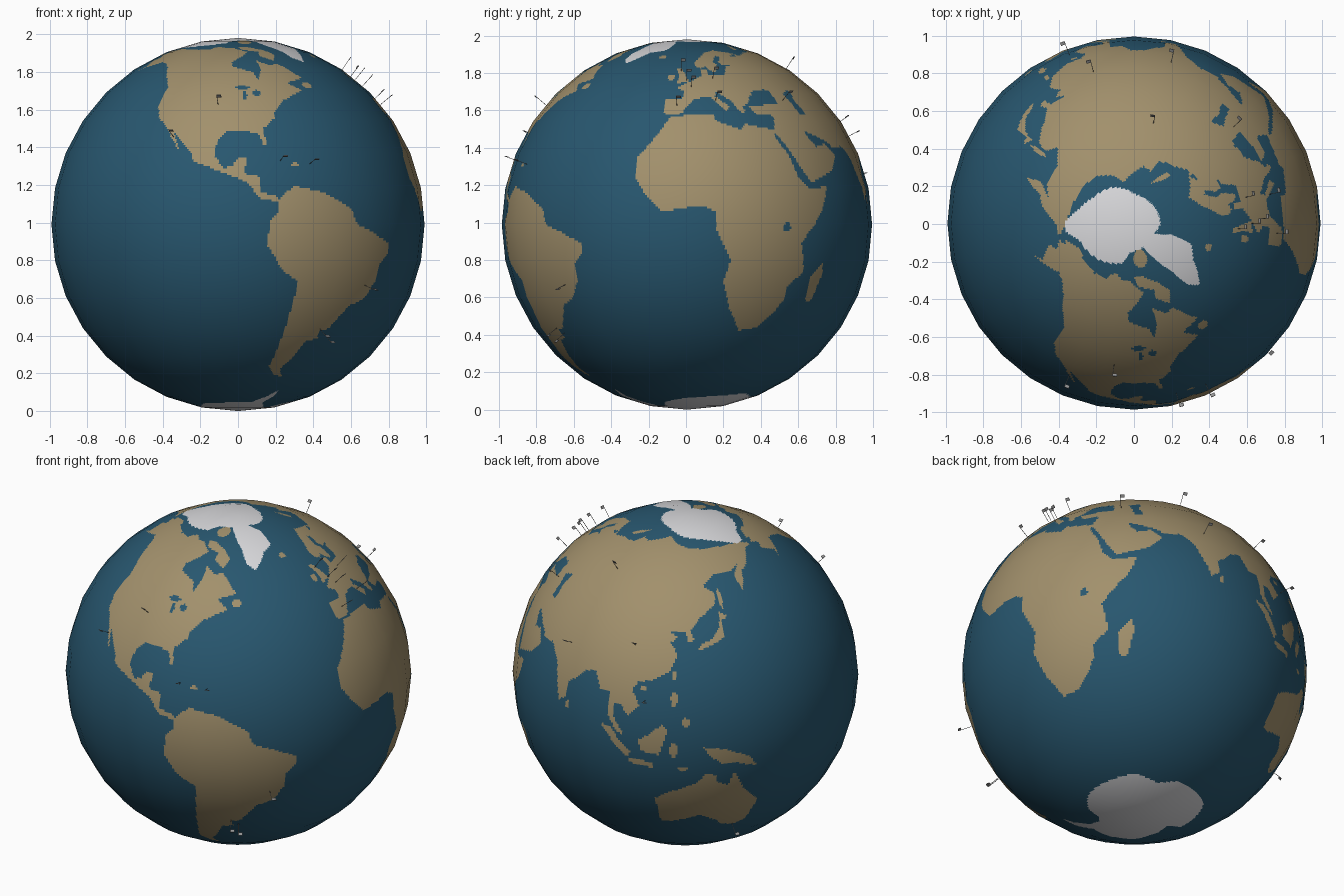
import bpy
import bmesh
from math import atan2, asin, cos, sin, pi, degrees, radians
from mathutils import Matrix, Vector

default_cube = bpy.data.objects.get("Cube")
if default_cube:
    bpy.data.objects.remove(default_cube, do_unlink=True)

RADIUS = 0.99
CENTRE = Vector((0, 0.005, RADIUS))


def make_material(name, red, green, blue):
    material = bpy.data.materials.new(name)
    material.use_nodes = True
    colour = (red, green, blue, 1)
    material.diffuse_color = colour
    shader = material.node_tree.nodes["Principled BSDF"]
    shader.inputs["Base Color"].default_value = colour
    shader.inputs["Roughness"].default_value = 0.8
    return material


ocean_blue = make_material("ocean blue", 0.021, 0.095, 0.16)
land_tan = make_material("land tan", 0.36, 0.28, 0.15)
ice_white = make_material("ice white", 0.7, 0.7, 0.72)
flag_grey = make_material("flag grey", 0.3, 0.3, 0.3)

OCEAN, LAND, ICE = range(3)
regions = []


def region(name, kind, outline):
    """Keep a coastline of (longitude, latitude) corners with its bounds."""
    longitudes, latitudes = zip(*outline)
    bounds = (min(longitudes), max(longitudes), min(latitudes), max(latitudes))
    edges = list(zip(outline, outline[1:] + outline[:1]))
    regions.append((name, kind, bounds, edges))


def oval(name, kind, longitude, latitude, half_width, half_height):
    turns = [2 * pi * step / 12 for step in range(12)]
    region(name, kind, [(longitude + half_width * cos(turn),
                         latitude + half_height * sin(turn)) for turn in turns])


def contains(edges, longitude, latitude):
    inside = False
    for (start_x, start_y), (end_x, end_y) in edges:
        if (start_y > latitude) != (end_y > latitude):
            slope = (end_x - start_x) / (end_y - start_y)
            if longitude < start_x + slope * (latitude - start_y):
                inside = not inside
    return inside


def kind_at(longitude, latitude):
    """The region added last lies on top."""
    for name, kind, (west, east, south, north), edges in reversed(regions):
        if west <= longitude <= east and south <= latitude <= north:
            if contains(edges, longitude, latitude):
                return kind
    return OCEAN


# The Americas
region("northern_north_america", LAND, [
    (-168, 66), (-162, 67), (-166, 68), (-156, 71), (-128, 70), (-95, 72),
    (-82, 68), (-87, 65), (-94, 61), (-93, 58), (-82, 55), (-80, 51),
    (-77, 57), (-78, 62), (-70, 59), (-65, 60), (-56, 52), (-66, 50),
    (-60, 46), (-66, 44), (-70, 42), (-124, 42), (-124, 48), (-134, 57),
    (-140, 60), (-147, 61), (-153, 59), (-164, 55), (-158, 58), (-166, 62),
    (-161, 64)])
region("southern_north_america", LAND, [
    (-70, 43), (-76, 37), (-76, 35), (-81, 31), (-80, 26), (-81, 25),
    (-83, 30), (-94, 30), (-97, 27), (-98, 22), (-95, 18), (-92, 18),
    (-90, 21), (-87, 21), (-88, 16), (-83, 15), (-83, 10), (-78, 9),
    (-77, 7), (-83, 8), (-87, 13), (-94, 16), (-105, 20), (-106, 23),
    (-114, 31), (-110, 23), (-117, 32), (-121, 35), (-124, 40), (-124, 43)])
region("baffin_island", LAND, [
    (-90, 73), (-80, 73), (-68, 70), (-62, 66), (-66, 62), (-74, 65),
    (-73, 68), (-86, 70)])
oval("victoria_island", LAND, -109, 71, 7, 2)
oval("ellesmere_island", LAND, -80, 79, 11, 3)
oval("newfoundland", LAND, -56, 48.5, 2.5, 1.5)
oval("hispaniola", LAND, -71, 19, 1.5, 0.5)
region("south_america", LAND, [
    (-77, 8), (-72, 12), (-62, 10), (-52, 5), (-50, 0), (-44, -2),
    (-35, -6), (-35, -9), (-39, -13), (-39, -18), (-42, -23), (-48, -26),
    (-54, -34), (-58, -35), (-57, -38), (-62, -39), (-66, -47), (-69, -51),
    (-66, -55), (-71, -54), (-75, -50), (-73, -40), (-70, -18), (-76, -14),
    (-81, -6), (-80, 1), (-77, 4)])

# Africa and Arabia
region("africa", LAND, [
    (-6, 36), (10, 37), (11, 34), (20, 31), (22, 33), (33, 31), (33, 28),
    (37, 21), (39, 15), (43, 11), (51, 12), (48, 5), (42, -2), (39, -6),
    (41, -15), (35, -20), (35, -24), (32, -29), (27, -34), (20, -35),
    (18, -32), (15, -27), (12, -18), (14, -11), (9, -1), (9, 4), (5, 6),
    (-8, 4), (-13, 9), (-17, 15), (-17, 21), (-10, 30)])
region("madagascar", LAND, [
    (49, -12), (50, -16), (47, -25), (44, -24), (44, -17)])
region("arabia", LAND, [
    (33, 30), (36, 37), (48, 31), (48, 29), (51, 25), (56, 26), (60, 22),
    (55, 17), (44, 13), (39, 21), (35, 28)])

# Europe
region("europe", LAND, [
    (-9, 43), (-2, 43), (-1, 46), (-5, 48), (2, 51), (8, 54), (8, 57),
    (11, 57), (11, 54), (20, 54), (24, 59), (30, 60), (41, 60), (41, 47),
    (28, 44), (26, 41), (23, 40), (24, 38), (22, 37), (19, 42), (13, 46),
    (12, 44), (18, 40), (16, 38), (10, 44), (3, 43), (0, 40), (-2, 37),
    (-9, 37)])
region("scandinavia", LAND, [
    (5, 59), (5, 62), (14, 68), (25, 71), (41, 67), (33, 66), (41, 65),
    (41, 60), (22, 60), (21, 62), (25, 65), (22, 66), (17, 62), (19, 60),
    (16, 56), (13, 56), (11, 59), (8, 58)])
region("great_britain", LAND, [
    (-5, 50), (1, 51), (0, 53), (-3, 58), (-6, 58), (-4, 54)])
oval("ireland", LAND, -8, 53, 2, 1.5)
oval("iceland", LAND, -18, 65, 3, 1)

# Asia
region("siberia", LAND, [
    (40, 67), (44, 66), (54, 68), (68, 69), (72, 73), (80, 72), (104, 77),
    (113, 74), (130, 71), (160, 70), (180, 69), (180, 65), (170, 60),
    (163, 58), (157, 51), (156, 57), (163, 61), (155, 59), (143, 59),
    (135, 55), (141, 52), (140, 48), (131, 43), (50, 42), (40, 44)])
region("eastern_cape", LAND, [(-180, 69), (-170, 66), (-180, 65)])
region("middle_east", LAND, [
    (26, 40), (41, 41), (40, 47), (62, 47), (62, 25), (57, 27), (50, 30),
    (47, 30), (36, 36), (28, 37)])
region("southern_asia", LAND, [
    (60, 45), (132, 45), (130, 42), (127, 39), (129, 36), (126, 35),
    (125, 39), (118, 39), (122, 37), (119, 35), (122, 31), (119, 25),
    (113, 22), (108, 21), (106, 18), (109, 13), (105, 9), (102, 13),
    (100, 13), (100, 8), (104, 2), (101, 3), (98, 8), (98, 16), (94, 16),
    (91, 22), (87, 21), (80, 15), (80, 10), (77, 8), (72, 21), (67, 25),
    (60, 25)])
region("novaya_zemlya", LAND, [(52, 71), (56, 74), (68, 77), (57, 71)])
region("japan", LAND, [
    (130, 32), (131, 34), (136, 36), (140, 40), (141, 45), (145, 43),
    (141, 42), (141, 36), (136, 34)])
oval("sakhalin", LAND, 143, 50, 1, 4)
oval("taiwan", LAND, 121, 24, 0.8, 1.3)
oval("luzon", LAND, 121, 16, 1.2, 2.5)
oval("mindanao", LAND, 125, 8, 1.6, 1.6)
oval("hainan", LAND, 110, 19, 1, 0.8)
oval("sri_lanka", LAND, 81, 7.5, 0.9, 1.5)
region("sumatra", LAND, [(95, 5), (99, 4), (106, -4), (105, -6), (100, -1)])
region("java", LAND, [(105, -6), (114, -7), (114, -9), (106, -8)])
region("borneo", LAND, [
    (109, 1), (112, 3), (117, 7), (119, 5), (116, -4), (110, -3)])
oval("sulawesi", LAND, 121, -2, 1.3, 3)
oval("timor", LAND, 124, -9, 2, 0.6)

# Australia and its northern neighbour
region("new_guinea", LAND, [
    (131, -1), (138, -2), (147, -6), (150, -10), (143, -8), (138, -8),
    (133, -4)])
region("australia", LAND, [
    (114, -22), (122, -18), (129, -15), (132, -11), (136, -12), (136, -15),
    (140, -17), (142, -11), (146, -19), (153, -26), (150, -37), (146, -39),
    (140, -38), (137, -34), (131, -31), (124, -33), (118, -35), (115, -34)])

# Inland seas and lakes
region("black_sea", OCEAN, [
    (28, 42), (30, 46), (38, 47), (37, 45), (42, 42), (36, 42), (32, 41)])
region("caspian_sea", OCEAN, [
    (47, 45), (53, 47), (52, 42), (54, 37), (50, 37), (49, 41)])
oval("lake_superior", OCEAN, -88, 47.5, 3.5, 0.9)
oval("lake_michigan", OCEAN, -87, 44, 0.9, 2)
oval("lake_huron", OCEAN, -82, 45, 1.7, 1.2)
oval("lake_victoria", OCEAN, 33, -1, 1.2, 1.5)

# Polar ice
region("arctic_ice", ICE, [
    (-180, 68), (-174, 68), (-163, 72), (-135, 74), (-106, 77), (-98, 81),
    (-69, 82), (-61, 78), (-52, 71), (-49, 64), (-43, 61), (-32, 68),
    (-20, 71), (-17, 78), (-27, 83), (-4, 82), (56, 82), (90, 81),
    (122, 77), (148, 75), (167, 72), (180, 68), (180, 90), (-180, 90)])
region("antarctic_ice", ICE, [
    (-180, -78), (-150, -77), (-130, -74), (-75, -73), (-68, -68),
    (-60, -63), (-62, -74), (-50, -78), (-35, -78), (-25, -74), (0, -70),
    (50, -66), (72, -69), (90, -66), (130, -66), (170, -72), (165, -78),
    (180, -78), (180, -90), (-180, -90)])


def add_object(name, shape, materials):
    mesh = bpy.data.meshes.new(name)
    shape.to_mesh(mesh)
    shape.free()
    for material in materials:
        mesh.materials.append(material)
    made = bpy.data.objects.new(name, mesh)
    made.location = CENTRE
    bpy.context.collection.objects.link(made)
    return made


# Globe: a coarse sphere whose flat panels are divided to carry the coastlines
ball = bmesh.new()
bmesh.ops.create_uvsphere(ball, u_segments=32, v_segments=16, radius=RADIUS)
bmesh.ops.subdivide_edges(ball, edges=ball.edges[:], cuts=15, use_grid_fill=True)
for face in ball.faces:
    outward = face.calc_center_median().normalized()
    face.material_index = kind_at(degrees(atan2(outward.y, outward.x)),
                                  degrees(asin(outward.z)))
    face.smooth = True
globe = add_object("globe", ball, [ocean_blue, land_tan, ice_white])
globe.data.normals_split_custom_set_from_vertices(
    [vertex.co.normalized() for vertex in globe.data.vertices])

# Flags on thin poles standing upright on the surface
poles, pennants = bmesh.new(), bmesh.new()
POLE_LENGTH = 0.08
for longitude, latitude in [
        (-98, 40), (-113, 28), (-76, 20), (-66, 19), (-55, -36), (-58, -34),
        (-44, -19), (0, 51), (-4, 40), (2, 48), (13, 52), (12, 42), (-3, 56),
        (44, 42), (79, 57), (77, 28), (105, 33), (111, 15), (145, -38)]:
    upright = (Matrix.Rotation(radians(longitude), 4, "Z")
               @ Matrix.Rotation(radians(90 - latitude), 4, "Y"))
    middle = Matrix.Translation((0, 0, RADIUS + POLE_LENGTH / 2))
    bmesh.ops.create_cone(poles, cap_ends=True, segments=6, radius1=0.0015,
                          radius2=0.0015, depth=POLE_LENGTH,
                          matrix=upright @ middle)
    top = Matrix.Translation((0, 0.012, RADIUS + POLE_LENGTH - 0.009))
    plate = Matrix.Diagonal((0.003, 0.024, 0.018, 1))
    bmesh.ops.create_cube(pennants, size=1, matrix=upright @ top @ plate)
add_object("flag_poles", poles, [flag_grey])
add_object("flag_pennants", pennants, [flag_grey])
